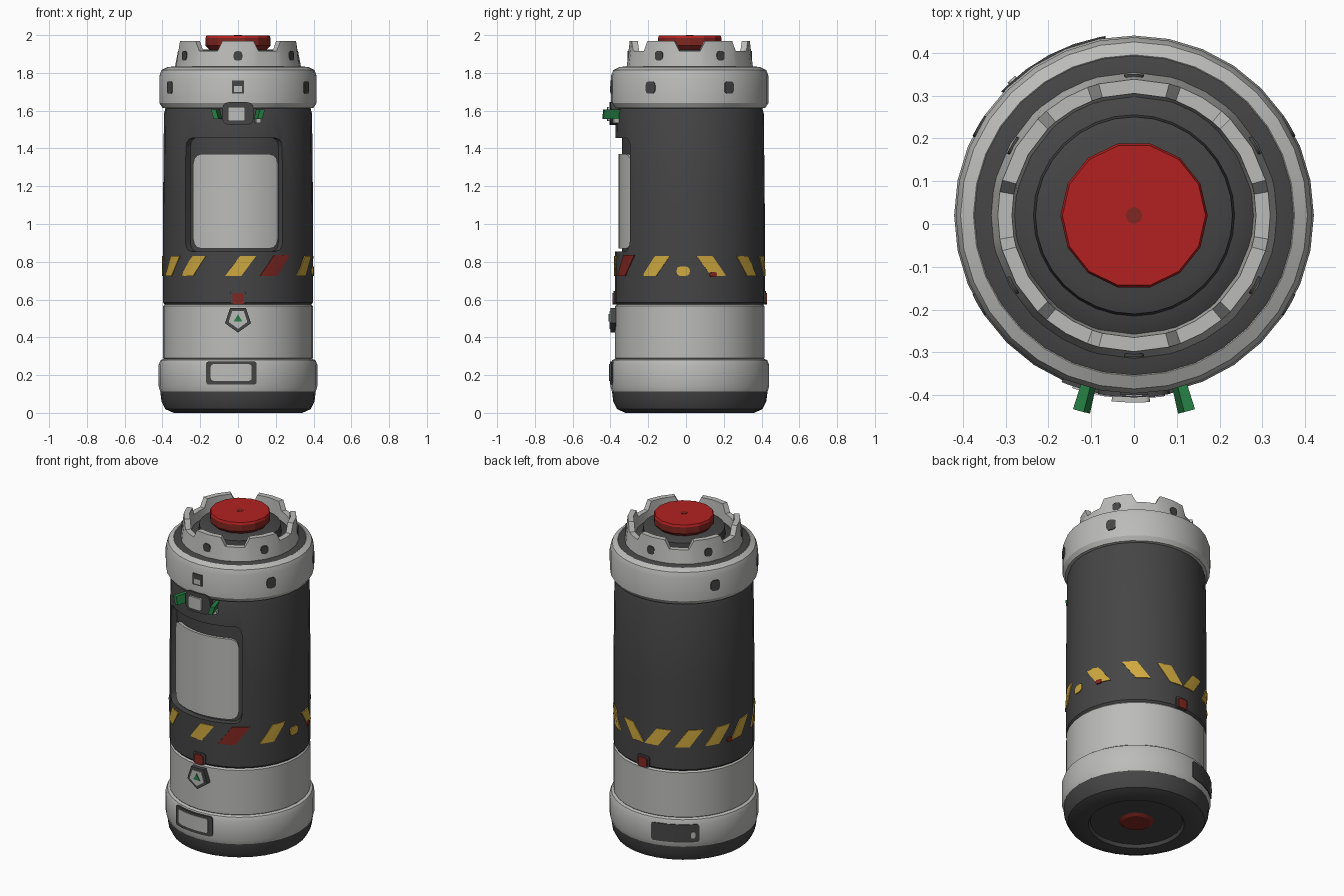
import bpy, bmesh
from math import radians, sin, cos, sqrt, tau

if "Cube" in bpy.data.objects:
    bpy.data.objects.remove(bpy.data.objects["Cube"])

CY = 0.02      # axis of the canister along y
FRONT, BACK = -90, 90


def material(name, rgb):
    m = bpy.data.materials.new(name)
    m.use_nodes = True
    m.diffuse_color = (*rgb, 1)
    m.node_tree.nodes["Principled BSDF"].inputs["Base Color"].default_value = (*rgb, 1)
    return m


LIGHT = material("light grey", (0.50, 0.50, 0.49))
DARK = material("dark grey", (0.06, 0.06, 0.06))
RED = material("button red", (0.45, 0.015, 0.015))
DEEP = material("deep red", (0.22, 0.02, 0.015))
YELLOW = material("warning yellow", (0.63, 0.40, 0.05))
GREEN = material("green", (0.02, 0.22, 0.06))


def finish(name, bm, mat, smooth=True):
    """Turn a bmesh into a named object on the canister axis."""
    bmesh.ops.remove_doubles(bm, verts=bm.verts, dist=1e-5)
    bmesh.ops.recalc_face_normals(bm, faces=bm.faces)
    me = bpy.data.meshes.new(name)
    bm.to_mesh(me)
    bm.free()
    me.materials.append(mat)
    ob = bpy.data.objects.new(name, me)
    ob.location.y = CY
    bpy.context.collection.objects.link(ob)
    if smooth:
        smooth_edges(ob)
    return ob


def activate(ob):
    bpy.ops.object.select_all(action='DESELECT')
    ob.select_set(True)
    bpy.context.view_layer.objects.active = ob


def smooth_edges(ob):
    activate(ob)
    bpy.ops.object.shade_smooth_by_angle(angle=radians(32))


def lathe(name, mat, profile, steps=32, smooth=True):
    """Spin a (radius, height) profile round the axis."""
    bm = bmesh.new()
    vs = [bm.verts.new((r, 0, z)) for r, z in profile]
    es = [bm.edges.new(p) for p in zip(vs, vs[1:])]
    bmesh.ops.spin(bm, geom=vs + es, cent=(0, 0, 0), axis=(0, 0, 1),
                   angle=tau, steps=steps, use_duplicate=False)
    return finish(name, bm, mat, smooth)


def plate(name, mat, az, hw, z0, z1, r0, r1, corner=0.0, shear=0.0):
    """Solid plate bent round the axis, with rounded corners or a slant."""
    bm = bmesh.new()
    n = max(2, int(hw / 0.03))
    us = [-hw + corner + 2 * (hw - corner) * i / n for i in range(n + 1)]
    if corner:
        ends = [hw - corner * k for k in (0, 0.15, 0.5)]
        us = sorted(us + ends + [-e for e in ends])
    columns = []
    for u in us:
        d = max(0, corner - (hw - abs(u)))
        cut = corner - sqrt(max(0, corner ** 2 - d ** 2))
        col = []
        for r, z in ((r1, z0 + cut), (r1, z1 - cut), (r0, z1 - cut), (r0, z0 + cut)):
            a = radians(az) + (u + shear * (z - (z0 + z1) / 2)) / r1
            col.append(bm.verts.new((r * cos(a), r * sin(a), z)))
        columns.append(col)
    for a, b in zip(columns, columns[1:]):
        for i in range(4):
            bm.faces.new((a[i], a[i - 1], b[i - 1], b[i]))
    bm.faces.new(columns[0])
    bm.faces.new(columns[-1])
    return finish(name, bm, mat)


def badge(name, mat, sides, radius, y, z, point_down=False):
    """Thin regular polygon facing the front."""
    bpy.ops.mesh.primitive_cylinder_add(
        vertices=sides, radius=radius, depth=0.03, location=(0, y + 0.015, z),
        rotation=(radians(90), radians(180 if point_down else 0), 0))
    ob = bpy.context.object
    ob.name = name
    ob.data.materials.append(mat)


# Base and lower casing
lathe("foot", DARK, [(0, 0.02), (0.26, 0.02), (0.27, 0), (0.34, 0), (0.385, 0.02),
                     (0.405, 0.06), (0.412, 0.115), (0.38, 0.115)])
lathe("foot_cap", DEEP, [(0, 0.008), (0.08, 0.008), (0.1, 0.021)], 16)
lathe("base_ring", LIGHT, [(0.38, 0.113), (0.412, 0.113), (0.42, 0.14), (0.42, 0.255),
                           (0.41, 0.28), (0.38, 0.29)])
lathe("lower_casing", LIGHT, [(0.38, 0.27), (0.396, 0.29), (0.396, 0.565), (0.385, 0.577)])

# Main dark body with a curved recess in front
body = lathe("main_body", DARK, [(0, 0.57), (0.385, 0.57), (0.397, 0.585), (0.397, 1.1),
                                 (0.392, 1.585), (0.38, 1.625), (0, 1.625)], smooth=False)
cutter = plate("recess_cutter", DARK, -94, 0.34, 0.855, 1.455, 0.36, 0.48, 0.05)
cutter.hide_render = True
cut = body.modifiers.new("recess", 'BOOLEAN')
cut.operation, cut.solver, cut.object = 'DIFFERENCE', 'EXACT', cutter
activate(body)
bpy.ops.object.modifier_apply(modifier="recess")
bpy.data.objects.remove(cutter)
smooth_edges(body)
plate("front_panel", LIGHT, -92.5, 0.24, 0.87, 1.37, 0.35, 0.377, 0.05)

# Hazard stripes
RISING = (-152, -127, -88, -27, 103, 129, 154, 178)
FALLING = (17, 50, 79)
for az in RISING + FALLING:
    plate("hazard_stripe", YELLOW, az, 0.043, 0.725, 0.83, 0.38, 0.402,
          shear=0.75 if az in RISING else -0.75)
plate("short_stripe", YELLOW, -5, 0.035, 0.725, 0.775, 0.38, 0.402, 0.02)
plate("red_stripe", DEEP, -60, 0.05, 0.725, 0.835, 0.38, 0.402, shear=0.75)
for az in (18, 165):
    plate("red_chip", DEEP, az, 0.02, 0.72, 0.745, 0.38, 0.404, 0.01)

# Upper collar and deck
lathe("upper_collar", LIGHT, [(0.37, 1.61), (0.4, 1.615), (0.416, 1.64), (0.416, 1.785),
                              (0.405, 1.815), (0.375, 1.83), (0.36, 1.82)])
lathe("deck", DARK, [(0.38, 1.825), (0.365, 1.832), (0.31, 1.835), (0.28, 1.86),
                     (0.235, 1.87), (0.23, 1.915), (0.2, 1.925), (0, 1.925)])

# Crown with six teeth
bm = bmesh.new()
rings = []
for k in range(6):
    for da, z in ((-15, 1.968), (0, 1.968), (15, 1.968), (20, 1.915), (30, 1.915), (40, 1.915)):
        a = radians(FRONT + 60 * k + da)
        rings.append([bm.verts.new((r * cos(a), r * sin(a), h)) for r, h in
                      ((0.335, 1.825), (0.318, z), (0.285, z), (0.275, 1.825))])
for i, ring in enumerate(rings):
    prev = rings[i - 1]
    for j in range(4):
        bm.faces.new((prev[j - 1], prev[j], ring[j], ring[j - 1]))
finish("crown", bm, LIGHT)
for k in range(6):
    plate("crown_hole", DARK, FRONT + 60 * k, 0.023, 1.865, 1.915, 0.3, 0.33, 0.016)

# Push button
lathe("button_side", DEEP, [(0.15, 1.92), (0.172, 1.945), (0.172, 1.985)], 14, False)
lathe("button_top", RED, [(0.172, 1.985), (0.167, 1.998), (0, 1.998)], 14, False)
lathe("button_pin", DEEP, [(0.02, 1.995), (0.02, 2.0), (0, 2.0)], 8, False)

# Collar sockets
for az in (-30, 30, 150, 210):
    plate("collar_hole", DARK, az, 0.028, 1.69, 1.755, 0.4, 0.42, 0.018)
plate("collar_socket", DARK, FRONT, 0.032, 1.69, 1.76, 0.4, 0.42)
plate("collar_socket_face", LIGHT, FRONT, 0.02, 1.7, 1.73, 0.4, 0.423)

# Front latch with green clips
plate("latch_frame", DARK, FRONT, 0.085, 1.525, 1.645, 0.37, 0.425, 0.035)
plate("latch_face", LIGHT, FRONT - 1, 0.045, 1.545, 1.62, 0.38, 0.437, 0.01)
for side in (-1, 1):
    plate("green_clip", GREEN, FRONT + 15 * side, 0.013, 1.555, 1.605, 0.38,
          0.474, shear=0.3 * side)
plate("clip_foot", LIGHT, FRONT + 15, 0.013, 1.535, 1.557, 0.38, 0.42)

# Indicator lamps and front badge
for az in (FRONT, BACK):
    plate("lamp_socket", DARK, az, 0.042, 0.575, 0.645, 0.38, 0.403, 0.015)
    plate("indicator_lamp", DEEP, az, 0.03, 0.575, 0.635, 0.38, 0.41, 0.012)
badge("badge_frame", DARK, 5, 0.072, -0.4, 0.497, True)
badge("badge_face", LIGHT, 5, 0.052, -0.405, 0.497, True)
badge("badge_mark", GREEN, 3, 0.026, -0.409, 0.497)

# Base ring plates
plate("front_label_frame", DARK, FRONT - 5, 0.137, 0.15, 0.272, 0.39, 0.424, 0.015)
plate("front_label", LIGHT, FRONT - 5, 0.11, 0.17, 0.258, 0.39, 0.428, 0.015)
plate("back_label", DARK, 118, 0.14, 0.145, 0.255, 0.39, 0.424, 0.015)
plate("back_label_dot", LIGHT, 132, 0.012, 0.17, 0.21, 0.39, 0.428, 0.01)
